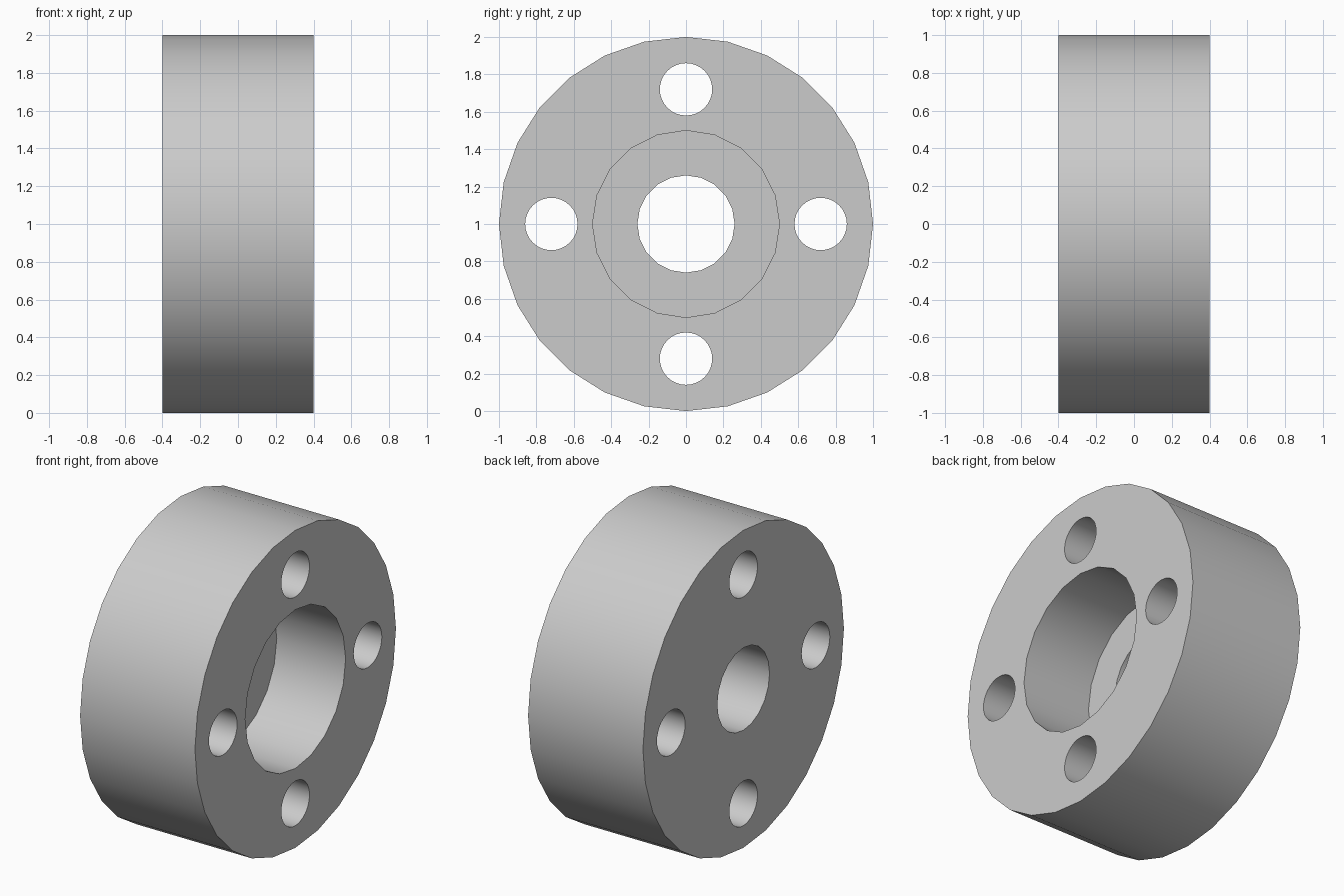
import bpy
import math

default_cube = bpy.data.objects.get("Cube")
if default_cube:
    bpy.data.objects.remove(default_cube, do_unlink=True)

WIDTH = 0.8
BORE_DEPTH = 0.48
BOLT_CIRCLE = 0.72

grey = bpy.data.materials.new("light_grey")
grey.use_nodes = True
grey.diffuse_color = (0.6, 0.6, 0.6, 1)
grey.node_tree.nodes["Principled BSDF"].inputs["Base Color"].default_value = (0.6, 0.6, 0.6, 1)


def cylinder(name, radius, sides, x_min, x_max, y=0.0, z=1.0):
    """Cylinder lying along x."""
    bpy.ops.mesh.primitive_cylinder_add(
        vertices=sides, radius=radius, depth=x_max - x_min,
        location=((x_min + x_max) / 2, y, z), rotation=(0, math.pi / 2, 0))
    obj = bpy.context.object
    obj.name = name
    obj.data.materials.append(grey)
    return obj


# Round body
half = WIDTH / 2
body = cylinder("flange_ring", 1.0, 28, -half, half)

# Counterbore on the +x face, through bore and four bolt holes
cutters = [
    cylinder("counterbore_cutter", 0.5, 20, half - BORE_DEPTH, half + 0.1),
    cylinder("bore_cutter", 0.26, 20, -half - 0.1, half + 0.1),
]
for i in range(4):
    a = i * math.pi / 2
    cutters.append(cylinder("bolt_hole_cutter", 0.14, 32, -half - 0.1, half + 0.1,
                            BOLT_CIRCLE * math.cos(a), 1 + BOLT_CIRCLE * math.sin(a)))

# Cut the holes and discard the cutters
bpy.ops.object.select_all(action="DESELECT")
bpy.context.view_layer.objects.active = body
body.select_set(True)
for cutter in cutters:
    cutter.hide_render = True
    mod = body.modifiers.new("cut", "BOOLEAN")
    mod.operation = "DIFFERENCE"
    mod.solver = "EXACT"
    mod.object = cutter
    bpy.ops.object.modifier_apply(modifier=mod.name)
    bpy.data.objects.remove(cutter, do_unlink=True)

# Smooth round walls, crisp rims
bpy.ops.object.shade_smooth_by_angle(angle=math.radians(30))
